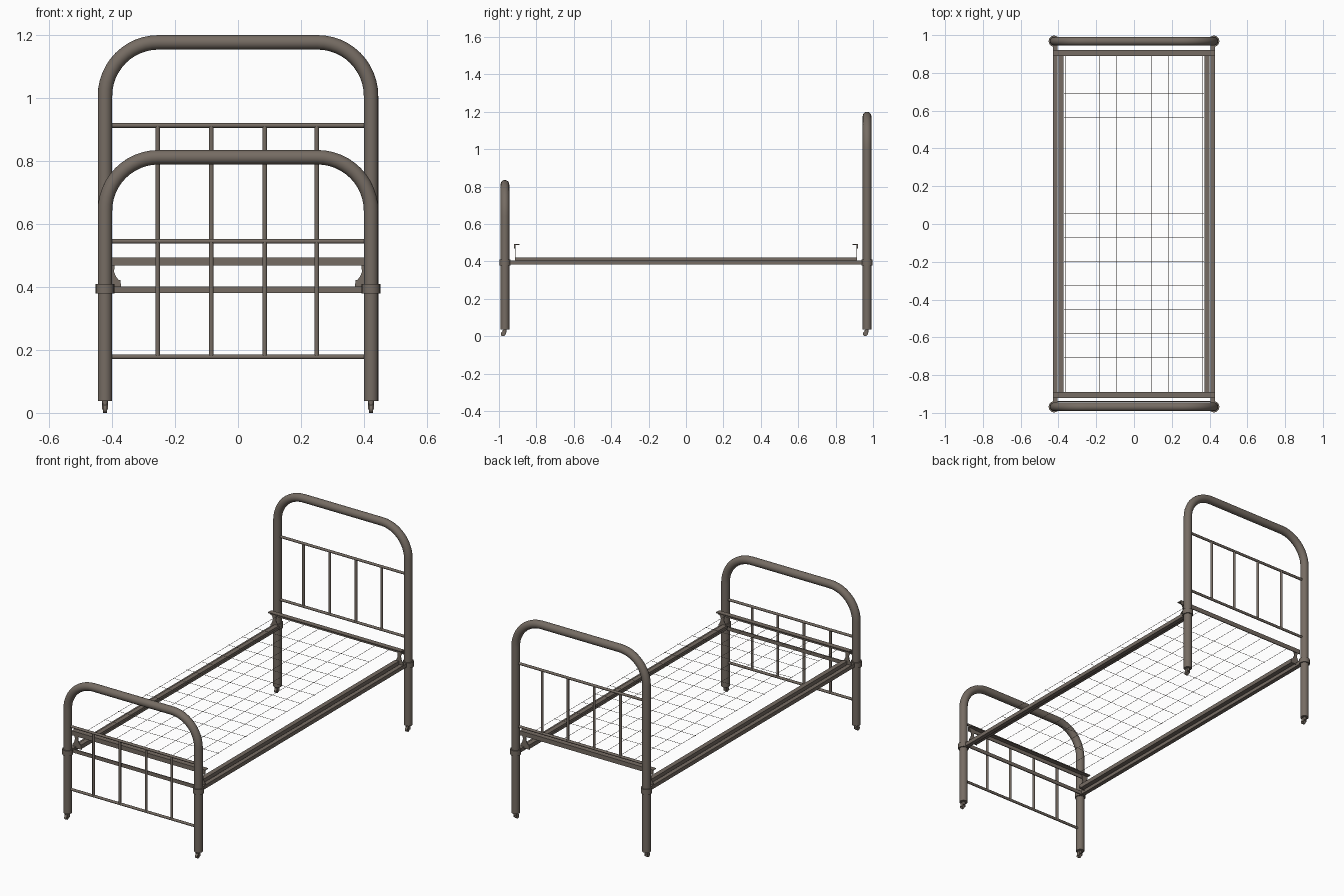
import bpy, bmesh, math
from mathutils import Vector

if "Cube" in bpy.data.objects:
    bpy.data.objects.remove(bpy.data.objects["Cube"])

iron = bpy.data.materials.new("aged brown iron")
iron.diffuse_color = (0.18, 0.15, 0.125, 1)
iron.use_nodes = True
iron.node_tree.nodes["Principled BSDF"].inputs["Base Color"].default_value = iron.diffuse_color


def finish(bm, name, smooth=True):
    bmesh.ops.recalc_face_normals(bm, faces=bm.faces)
    me = bpy.data.meshes.new(name)
    bm.to_mesh(me)
    bm.free()
    ob = bpy.data.objects.new(name, me)
    bpy.context.collection.objects.link(ob)
    me.materials.append(iron)
    if smooth:
        bpy.ops.object.select_all(action='DESELECT')
        ob.select_set(True)
        bpy.context.view_layer.objects.active = ob
        bpy.ops.object.shade_smooth_by_angle(angle=math.radians(50))
    return ob


def add_rod(bm, a, b, r, sides=8):
    a, b = Vector(a), Vector(b)
    d = b - a
    m = d.to_track_quat('Z', 'Y').to_matrix().to_4x4()
    m.translation = (a + b) / 2
    bmesh.ops.create_cone(bm, cap_ends=True, segments=sides, radius1=r, radius2=r,
                          depth=d.length, matrix=m)


def add_box(bm, lo, hi):
    vs = bmesh.ops.create_cube(bm, size=1)['verts']
    for v in vs:
        v.co = [lo[i] + (hi[i] - lo[i]) * (v.co[i] + 0.5) for i in range(3)]


def hoop(name, y, top, r=0.023, bend=0.17, half=0.4225, sides=20):
    """Bent tube: leg, rounded corner, top, rounded corner, leg."""
    zc = top - r - bend
    path = [(-half, 0.037, math.pi)]
    for s, a0 in ((-1, math.pi), (1, math.pi / 2)):
        for i in range(13):
            a = a0 - i * math.pi / 24
            path.append((s * (half - bend) + bend * math.cos(a), zc + bend * math.sin(a), a))
    path.append((half, 0.037, 0))
    bm = bmesh.new()
    rings = []
    for x, z, a in path:
        ring = []
        for k in range(sides):
            t = 2 * math.pi * k / sides
            o = r * math.cos(t)
            ring.append(bm.verts.new((x + o * math.cos(a), y + r * math.sin(t), z + o * math.sin(a))))
        rings.append(ring)
    for p, q in zip(rings, rings[1:]):
        for k in range(sides):
            n = (k + 1) % sides
            bm.faces.new((p[k], p[n], q[n], q[k]))
    bm.faces.new(rings[0])
    bm.faces.new(rings[-1])
    finish(bm, name)


# head and foot frames with their thin rails and spindles
Y = 0.968
for name, y, top, z0, z1 in (("headboard", Y, 1.2, 0.545, 0.913),
                             ("footboard", -Y, 0.835, 0.178, 0.545)):
    hoop(name + "_tube", y, top)
    bm = bmesh.new()
    for z in (z0, z1):
        add_rod(bm, (-0.42, y, z), (0.42, y, z), 0.0075, 10)
    for x in (-0.255, -0.085, 0.085, 0.25):
        add_rod(bm, (x, y, z0), (x, y, z1), 0.0075, 10)
    finish(bm, name + "_bars")

# collars and casters on each leg
collars, casters = bmesh.new(), bmesh.new()
for x in (-0.4225, 0.4225):
    for y in (-Y, Y):
        add_rod(collars, (x, y, 0.379), (x, y, 0.409), 0.0295, 20)
        add_rod(casters, (x, y, 0.02), (x, y, 0.045), 0.009, 12)
        add_rod(casters, (x - 0.007, y - 0.01, 0.0125), (x + 0.007, y - 0.01, 0.0125), 0.0125, 16)
        for s in (-1, 1):
            add_box(casters, (x + s * 0.0085 - 0.0015, y - 0.014, 0.01),
                    (x + s * 0.0085 + 0.0015, y + 0.006, 0.032))
finish(collars, "leg_collars")
finish(casters, "casters")

# long side rails: outer bar between legs, inner raised bar beside it
bm = bmesh.new()
for s in (-1, 1):
    add_box(bm, (min(s * 0.406, s * 0.43), -0.965, 0.383), (max(s * 0.406, s * 0.43), 0.965, 0.405))
    add_box(bm, (min(s * 0.374, s * 0.401), -0.915, 0.398), (max(s * 0.374, s * 0.401), 0.915, 0.422))
finish(bm, "side_rails", False)

# cross bar at the foot
bm = bmesh.new()
add_box(bm, (-0.42, -0.943, 0.381), (0.42, -0.937, 0.402))
finish(bm, "foot_cross_bar", False)

# raised angle irons that carry the wire mesh
bm = bmesh.new()
for s in (-1, 1):
    add_box(bm, (-0.43, min(s * 0.915, s * 0.92), 0.468), (0.43, max(s * 0.915, s * 0.92), 0.494))
    add_box(bm, (-0.43, min(s * 0.89, s * 0.92), 0.489), (0.43, max(s * 0.89, s * 0.92), 0.494))
finish(bm, "end_angle_irons", False)

# curved corner brackets from side rails up to angle irons
profile = [(0.43, 0.49), (0.388, 0.49), (0.392, 0.465), (0.394, 0.448), (0.388, 0.434),
           (0.378, 0.42), (0.371, 0.408), (0.371, 0.396), (0.43, 0.396), (0.428, 0.415),
           (0.415, 0.435), (0.413, 0.455), (0.42, 0.472)]
bm = bmesh.new()
for sx in (-1, 1):
    for y in (-0.915, 0.911):
        f = bm.faces.new([bm.verts.new((sx * x, y, z)) for x, z in profile])
        ext = bmesh.ops.extrude_face_region(bm, geom=[f], use_keep_orig=True)
        for v in ext['geom']:
            if isinstance(v, bmesh.types.BMVert):
                v.co.y += 0.004
finish(bm, "corner_brackets", False)

# thin wire mesh
bm = bmesh.new()
W = 0.001
Z = 0.493
for i in range(9):
    x = -0.364 + i * 0.091
    add_rod(bm, (x, -0.9, Z), (x, 0.9, Z), W, 5)
for i in range(12):
    y = 0.69 - i * 0.1268
    add_rod(bm, (-0.37, y, Z), (0.37, y, Z), W, 5)
finish(bm, "wire_mesh")
